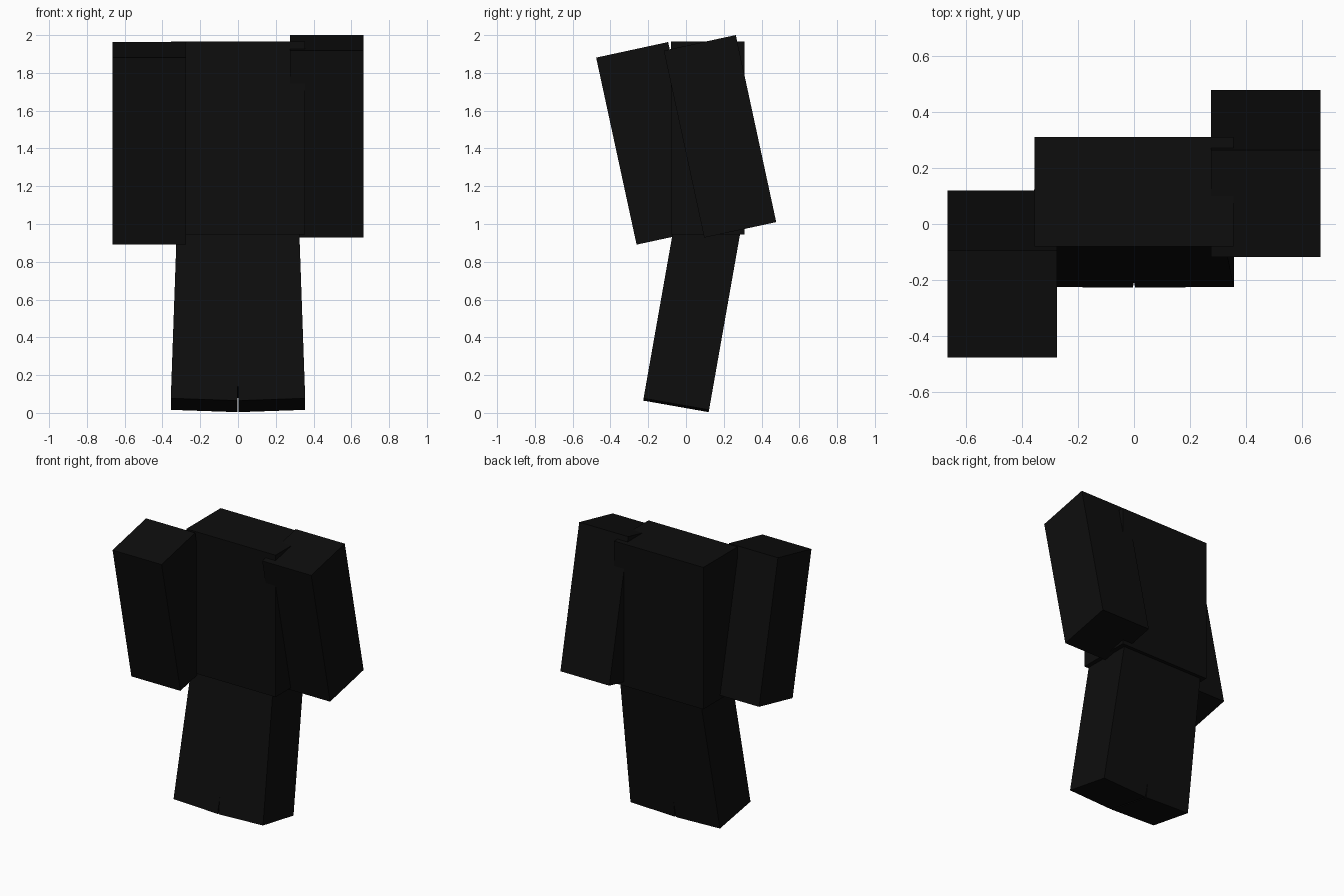
import bpy
import bmesh
from math import radians
from mathutils import Matrix, Vector

cube = bpy.data.objects.get("Cube")
if cube:
    bpy.data.objects.remove(cube, do_unlink=True)

BLACK = (0.004, 0.004, 0.004, 1.0)
black = bpy.data.materials.new("near_black")
black.use_nodes = True
black.diffuse_color = BLACK
black.node_tree.nodes["Principled BSDF"].inputs["Base Color"].default_value = BLACK


def box(name, size, pivot, location, tilt_x=0, tilt_y=0):
    """Box whose pivot (in box fractions, 0 = centre) sits at location."""
    bm = bmesh.new()
    bmesh.ops.create_cube(bm, size=1)
    bmesh.ops.translate(bm, verts=bm.verts, vec=-Vector(pivot))
    bmesh.ops.scale(bm, verts=bm.verts, vec=size)
    mesh = bpy.data.meshes.new(name)
    bm.to_mesh(mesh)
    bm.free()
    mesh.materials.append(black)
    obj = bpy.data.objects.new(name, mesh)
    obj.matrix_world = (Matrix.Translation(location)
                        @ Matrix.Rotation(radians(tilt_x), 4, 'X')
                        @ Matrix.Rotation(radians(tilt_y), 4, 'Y'))
    bpy.context.collection.objects.link(obj)
    return obj


# Upright torso
box("torso", (0.71, 0.39, 1.02), (0, 0, 0), (0, 0.115, 1.455))

# Arms lean forward at the top, one set ahead of the other
arm_size = (0.39, 0.39, 1.013)
box("left_arm", arm_size, (0, 0, 0), (0.47, 0.18, 1.464), tilt_x=12.2)
box("right_arm", arm_size, (0, 0, 0), (-0.47, -0.178, 1.427), tilt_x=12.2)

# Legs lean back at the top and splay outward, placed by the inner heel corner
for side, s in (("left", 1), ("right", -1)):
    box(side + "_leg", (0.352, 0.352, 1.0), (-0.5 * s, 0.5, -0.5),
        (0.004 * s, 0.12, 0.004), tilt_x=-10, tilt_y=-2 * s)
